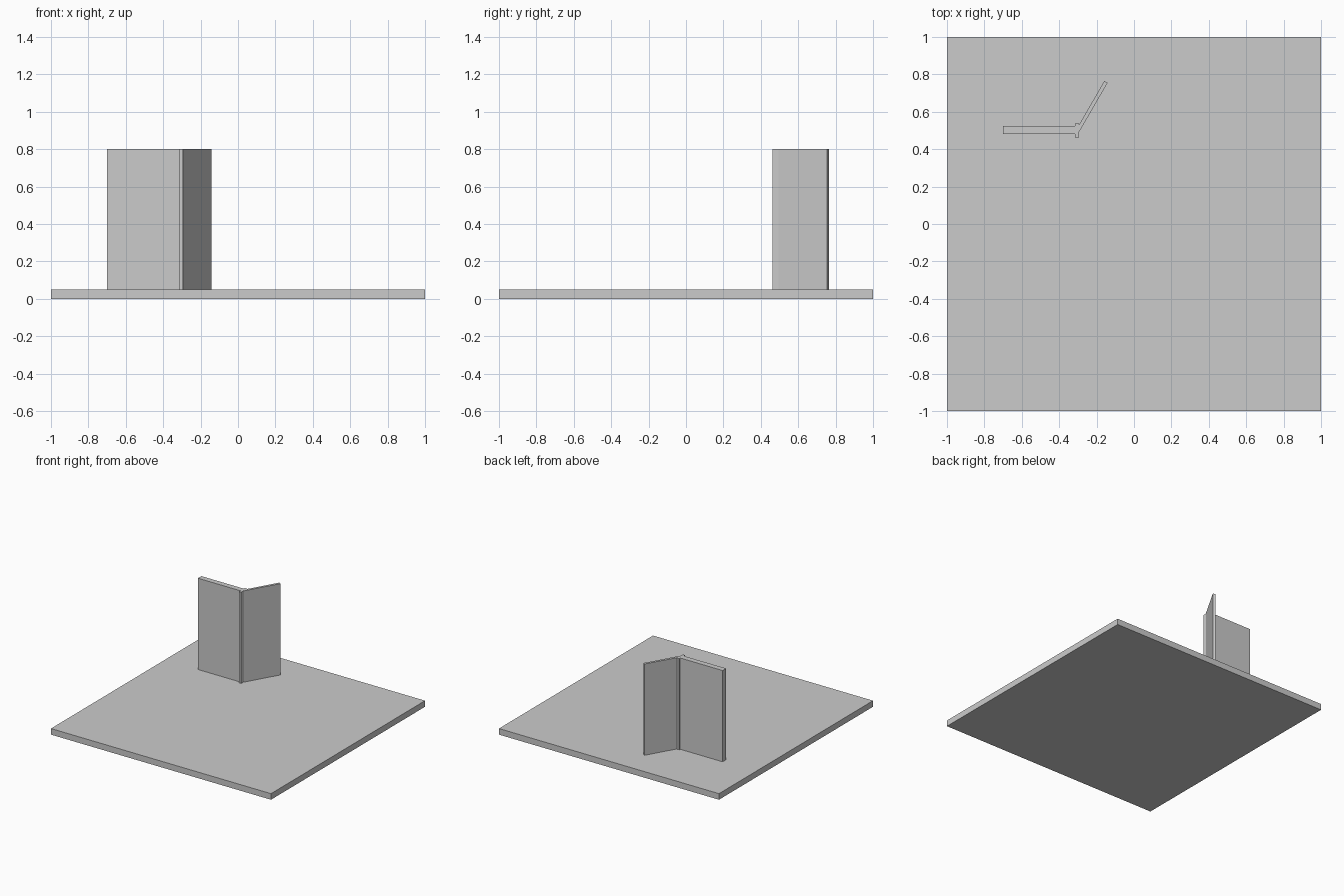
import bpy
from math import radians
from mathutils import Matrix, Vector

cube = bpy.data.objects.get("Cube")
if cube:
    bpy.data.objects.remove(cube, do_unlink=True)

grey = bpy.data.materials.new("light_grey")
grey.use_nodes = True
colour = (0.6, 0.6, 0.6, 1)
grey.diffuse_color = colour
grey.node_tree.nodes["Principled BSDF"].inputs["Base Color"].default_value = colour


def box(name, low, high):
    """Axis-aligned box between two corners, with its origin at the world origin."""
    low, high = Vector(low), Vector(high)
    bpy.ops.mesh.primitive_cube_add(size=1)
    obj = bpy.context.object
    obj.name = name
    size = high - low
    obj.data.transform(Matrix.Translation((low + high) / 2) @ Matrix.Diagonal((*size, 1)))
    obj.data.materials.append(grey)
    return obj


FLOOR, TOP = 0.05, 0.8

# Floor slab
box("floor", (-1, -1, 0), (1, 1, FLOOR))

# Wall panel and the door jamb at its end
box("wall", (-0.7, 0.48, FLOOR), (-0.315, 0.525, TOP))
box("door_jamb", (-0.315, 0.463, FLOOR), (-0.295, 0.538, TOP))

# Door leaf, swung open about its hinge
door = box("door", (0, -0.01, FLOOR), (0.3, 0.01, TOP))
door.location = (-0.3, 0.5, 0)
door.rotation_euler.z = radians(60)
